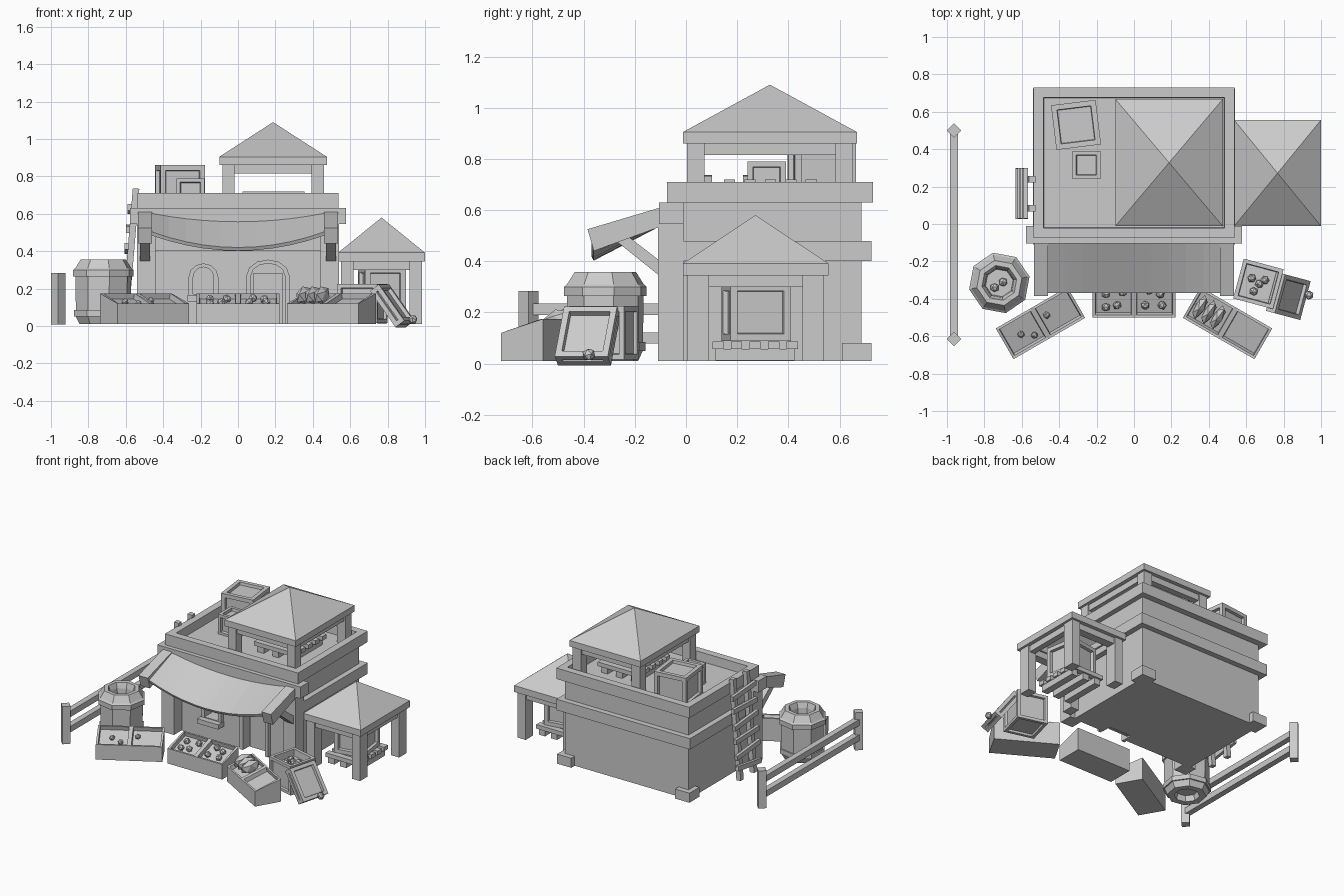
import bpy, bmesh, random
from math import radians, sin, cos, pi
from mathutils import Matrix, Vector, Euler

if "Cube" in bpy.data.objects:
    bpy.data.objects.remove(bpy.data.objects["Cube"])
random.seed(4)

def finish(name, bm, loc=(0, 0, 0), rot=(0, 0, 0)):
    bmesh.ops.recalc_face_normals(bm, faces=bm.faces[:])
    me = bpy.data.meshes.new(name)
    bm.to_mesh(me)
    bm.free()
    ob = bpy.data.objects.new(name, me)
    ob.location, ob.rotation_euler = loc, rot
    bpy.context.collection.objects.link(ob)
    return ob

def cube(size):
    bm = bmesh.new()
    bmesh.ops.create_cube(bm, size=1, matrix=Matrix.Diagonal((*size, 1)))
    return bm

def box(name, x, y, z, **k):
    # box from (min, max) ranges
    r = (x, y, z)
    return finish(name, cube([b - a for a, b in r]), [(a + b) / 2 for a, b in r], **k)

def sink(bm, faces, rim, depth):
    # recessed panel inside a rim
    bmesh.ops.inset_individual(bm, faces=faces, thickness=rim)
    bmesh.ops.inset_individual(bm, faces=faces, thickness=0.004, depth=-depth)

def crate(name, size, loc, rot=(0, 0, 0), rim=0.04, depth=0.02, top_depth=None):
    bm = cube(size)
    bm.normal_update()
    top = [f for f in bm.faces if f.normal.z > 0.5]
    sink(bm, [f for f in bm.faces if f not in top], rim, depth)
    sink(bm, top, rim, top_depth or depth)
    return finish(name, bm, loc, rot)

def prism(name, pts, axis, a, b):
    # outline extruded along x or y
    bm = bmesh.new()
    make = (lambda p, t: (t, p[0], p[1])) if axis == 'x' else (lambda p, t: (p[0], t, p[1]))
    f = bm.faces.new([bm.verts.new(make(p, a)) for p in pts])
    g = bmesh.ops.extrude_face_region(bm, geom=[f])
    d = Vector((b - a, 0, 0) if axis == 'x' else (0, b - a, 0))
    bmesh.ops.translate(bm, vec=d, verts=[v for v in g['geom'] if isinstance(v, bmesh.types.BMVert)])
    return finish(name, bm)

def beam(name, p, q, w, d):
    # square bar between two points
    p, q = Vector(p), Vector(q)
    ob = finish(name, cube((w, d, (q - p).length)), (p + q) / 2)
    ob.rotation_euler = (q - p).to_track_quat('Z', 'Y').to_euler()
    return ob

def rock(name, loc, r, stretch=(1, 1, 1), rot=None):
    bm = bmesh.new()
    bmesh.ops.create_icosphere(bm, subdivisions=1, radius=r)
    bmesh.ops.scale(bm, vec=stretch, verts=bm.verts[:])
    return finish(name, bm, loc, rot or [random.uniform(0, 3) for _ in range(3)])

# main building
body = box("building_body", (-.5, .5), (-.02, .685), (.01, .645))
box("middle_band", (-.54, .54), (-.07, .725), (.4, .48))
bm = cube((1.075, .805, .08))
bm.normal_update()
sink(bm, [f for f in bm.faces if f.normal.z > .5], .075, .065)
finish("roof_parapet", bm, (0, .3275, .67))
for s in (-1, 1):
    box("corner_stone", sorted((s * .42, s * .535)), (.61, .725), (.01, .08))
    box("front_pillar", sorted((s * .44, s * .54)), (-.11, -.01), (.01, .56))
box("front_beam", (-.578, .578), (-.105, -.01), (.545, .63))

# arched door and window recesses
def arch(cx, z0, hw, spring, top):
    return [(cx - hw, z0), (cx + hw, z0), (cx + hw, spring)] + \
        [(cx + hw * cos(a * pi / 6), spring + (top - spring) * sin(a * pi / 6)) for a in range(1, 6)] + \
        [(cx - hw, spring)]

for cx, z0, hw, sp, top, n in ((.16, .012, .09, .27, .335, "door"), (-.185, .16, .055, .26, .315, "window")):
    frame = prism(n + "_frame", arch(cx, z0, hw + .025, sp, top + .02), 'y', -.045, -.015)
    cut = prism(n + "_cutter", arch(cx, z0 - (.05 if n == "door" else 0) + .01, hw, sp, top), 'y', -.1, .05)
    for ob in (body, frame):
        m = ob.modifiers.new("recess", 'BOOLEAN')
        m.operation, m.object, m.solver = 'DIFFERENCE', cut, 'EXACT'
        bpy.context.view_layer.objects.active = ob
        bpy.ops.object.modifier_apply(modifier=m.name)
    bpy.data.objects.remove(cut)
box("window_sill", (-.27, -.1), (-.085, -.015), (.13, .165))
box("door_leaf", (.08, .24), (.025, .04), (.012, .28))

# awning arms, struts and sagging cloth
for s in (-1, 1):
    a, b = sorted((s * .46, s * .535))
    prism("awning_arm", [(-.1, .61), (-.385, .525), (-.36, .44), (-.1, .535)], 'x', a, b)
    prism("awning_strut", [(-.3, .5), (-.23, .5), (-.1, .4), (-.1, .34)], 'x', a + .01, b - .01)
bm = bmesh.new()
rows = []
for i in range(11):
    x = -.465 + .093 * i
    sag = 1 - (x / .465) ** 2
    rows.append((bm.verts.new((x, -.1, .605 - .045 * sag)), bm.verts.new((x, -.37, .505 - .085 * sag))))
for (a, b), (c, d) in zip(rows, rows[1:]):
    bm.faces.new((a, b, d, c))
cloth = finish("awning_cloth", bm)
m = cloth.modifiers.new("thickness", 'SOLIDIFY')
m.thickness, m.offset = .02, 1 - 2

# pavilions: posts, beams, eave frame and hipped roof
def pavilion(x0, x1, y0, y1, z0, z1, z2, apex, pw, pd, ov):
    ins = ov
    xs = ((x0 + ins, x0 + ins + pw), (x1 - ins - pw, x1 - ins))
    ys = ((y0 + ins, y0 + ins + pd), (y1 - ins - pd, y1 - ins))
    for x in xs:
        for y in ys:
            box("pavilion_post", x, y, (z0, z1))
        box("pavilion_side_beam", (x[0] + .012, x[1] - .012), (ys[0][1], ys[1][0]), (z1 - .045, z1))
        box("eave_side", (x[0] - ins, x[1]) if x is xs[0] else (x[0], x[1] + ins), (y0, y1), (z1, z2))
    for y in ys:
        box("pavilion_cross_beam", (xs[0][1], xs[1][0]), (y[0] + .012, y[1] - .012), (z1 - .045, z1))
        box("eave_end", (xs[0][1], xs[1][0]), (y[0] - ins, y[1]) if y is ys[0] else (y[0], y[1] + ins), (z1, z2))
    bm = bmesh.new()
    v = [bm.verts.new((x, y, z2)) for x, y in ((x0, y0), (x1, y0), (x1, y1), (x0, y1))]
    t = bm.verts.new(((x0 + x1) / 2, (y0 + y1) / 2, apex))
    for i in range(4):
        bm.faces.new((v[i], v[(i + 1) % 4], t))
    finish("pavilion_roof", bm)

pavilion(-.1, .475, -.012, .668, .64, .86, .905, 1.09, .066, .068, .016)
pavilion(.535, 1, -.012, .556, .01, .345, .392, .58, .066, .085, .016)

# pallets
def pallet(cx, cy, z, w, d):
    for k in (-1, 0, 1):
        box("pallet_runner", (cx + k * w * .36 - .025, cx + k * w * .36 + .025), (cy - d / 2 + .01, cy + d / 2 - .01), (z, z + .045))
    for k in range(5):
        y = cy - d / 2 + .02 + k * (d - .04) / 4
        box("pallet_slat", (cx - w / 2, cx + w / 2), (y - .022, y + .022), (z + .045, z + .075))
pallet(.19, .33, .645, .33, .36)
pallet(.77, .27, .012, .27, .33)

# crates
crate("roof_crate_large", (.24, .24, .22), (-.31, .53, .75), (0, 0, radians(7)))
crate("roof_crate_small", (.15, .15, .15), (-.255, .315, .715), rim=.03)
crate("pavilion_crate", (.22, .24, .225), (.77, .275, .2), (0, 0, radians(9)))
turn = radians(-15)
crate("fruit_crate", (.22, .22, .21), (.665, -.32, .12), (0, 0, turn), .03, .015, .05)
crate("leaning_lid", (.24, .215, .06), (.825, -.385, .108), (0, radians(54), turn), .035, .02)
for x, y in ((.63, -.29), (.70, -.30), (.64, -.36), (.67, -.32)):
    rock("crate_fruit", (x, y, .19), .024)
rock("fallen_fruit", (.935, -.38, .035), .026)

# market stalls with sloped tops
def stall(loc, rz):
    for s in (-1, 1):
        bm = cube((.221, .19, .165))
        bm.normal_update()
        top = [f for f in bm.faces if f.normal.z > .5]
        for v in bm.verts:
            v.co.x += s * .1105
            v.co.z += .0925 - (.055 if v.co.z > 0 and v.co.y < 0 else 0)
        sink(bm, top, .02, .03)
        finish("stall_tray", bm, loc, (0, 0, rz))
    return Matrix.Translation(loc) @ Matrix.Rotation(rz, 4, 'Z')

left = stall((-.5, -.53, 0), radians(30))
mid = stall((0, -.405, 0), 0)
right = stall((.5, -.53, 0), radians(-30))
for x, y in ((-.15, .03), (-.09, -.03), (-.06, .04), (-.15, -.04), (.06, -.03), (.14, .03), (.08, .05), (.15, -.03)):
    rock("stall_fruit", mid @ Vector((x, y, .135 + .28 * y)), .024)
for x, y in ((-.12, 0), (.05, .02), (-.06, -.04)):
    rock("stall_fruit", left @ Vector((x, y, .13 + .28 * y)), .02)
for k in range(3):
    rock("bread_loaf", right @ Vector((-.17 + k * .055, 0, .165)), .04, (.75, 1.9, 1.2), (radians(15), 0, radians(-30)))

# barrel, turned from a profile with eight sides
prof = [(.0, .05), (.075, .05), (.085, .01), (.13, .01), (.15, .05), (.16, .05), (.16, .085), (.15, .085), (.153, .265),
        (.165, .265), (.165, .3), (.153, .31), (.123, .357), (.095, .357), (.08, .32), (.075, .27), (0, .27)]
bm = bmesh.new()
vs = [bm.verts.new((r, 0, z)) for r, z in prof]
es = [bm.edges.new(p) for p in zip(vs, vs[1:])]
bmesh.ops.spin(bm, geom=vs + es, cent=(0, 0, 0), axis=(0, 0, 1), angle=2 * pi, steps=8)
bmesh.ops.remove_doubles(bm, verts=bm.verts[:], dist=.0005)
finish("barrel", bm, (-.72, -.315, 0), (0, 0, radians(12)))
for x, y in ((-.70, -.31), (-.745, -.34)):
    rock("barrel_goods", (x, y, .285), .025)

# ladder on the left wall
for y in (.085, .24):
    beam("ladder_rail", (-.605, y, .012), (-.545, y, .735), .035, .035)
for k in range(6):
    z, t = .1 + .105 * k, random.uniform(-.02, .02)
    x = -.63 + .06 * z / .73
    beam("ladder_rung", (x, .028, z - t), (x, .298, z + t), .022, .035)

# fence
for y in (-.615, .5):
    finish("fence_post", cube((.055, .055, .275)), (-.962, y, .147), (0, 0, pi / 4))
for z in (.1, .212):
    box("fence_rail", (-.983, -.941), (-.615, .5), (z - .022, z + .022))
